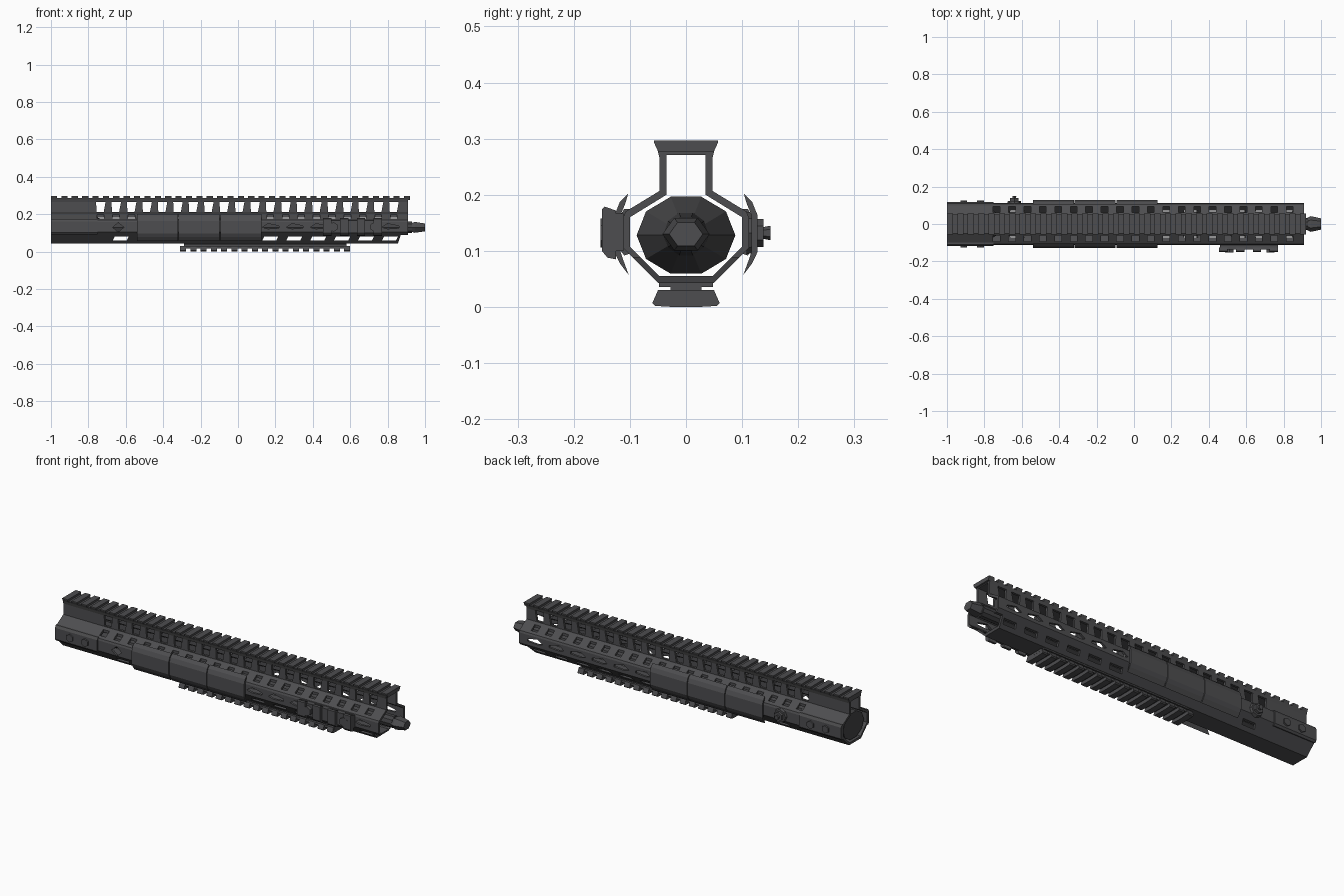
import bpy, bmesh, math
from mathutils import Matrix, Vector

cube = bpy.data.objects.get("Cube")
if cube:
    bpy.data.objects.remove(cube)


def material(name, colour):
    m = bpy.data.materials.new(name)
    m.use_nodes = True
    m.diffuse_color = (*colour, 1)
    m.node_tree.nodes["Principled BSDF"].inputs["Base Color"].default_value = (*colour, 1)
    return m


GREY = material("dark grey", (0.075, 0.075, 0.079))
STEEL = material("barrel grey", (0.055, 0.055, 0.058))


def prism(bm, pts, axis, lo, hi):
    """Extrude a flat outline along x (outline in y,z) or along y (outline in x,z)."""
    def place(p, t):
        return (t, p[0], p[1]) if axis == "x" else (p[0], t, p[1])
    ends = [[bm.verts.new(place(p, t)) for p in pts] for t in (lo, hi)]
    n = len(pts)
    faces = [bm.faces.new(e) for e in ends]
    for i in range(n):
        j = (i + 1) % n
        faces.append(bm.faces.new((ends[0][i], ends[0][j], ends[1][j], ends[1][i])))
    bmesh.ops.recalc_face_normals(bm, faces=faces)


def box(bm, x, y, z):
    prism(bm, [(y[0], z[0]), (y[1], z[0]), (y[1], z[1]), (y[0], z[1])], "x", *x)


def cone(bm, x, r, sides, centre=(0, 0.13), axis="x", squash=1.0):
    """Cone or cylinder between two stations on the x or y axis."""
    turn = Matrix.Rotation(math.pi / 2, 4, "Y") if axis == "x" else Matrix.Rotation(-math.pi / 2, 4, "X")
    mid = (x[0] + x[1]) / 2
    pos = Vector((mid, *centre)) if axis == "x" else Vector((centre[0], mid, centre[1]))
    mat = Matrix.Translation(pos) @ Matrix.Diagonal((1, 1, squash, 1)) @ turn
    bmesh.ops.create_cone(bm, cap_ends=True, segments=sides, radius1=r[0], radius2=r[1],
                          depth=x[1] - x[0], matrix=mat)


def finish(name, bm, mat):
    me = bpy.data.meshes.new(name)
    bm.to_mesh(me)
    bm.free()
    me.materials.append(mat)
    ob = bpy.data.objects.new(name, me)
    bpy.context.collection.objects.link(ob)
    return ob


def cut(ob, bm):
    """Subtract the cutter mesh and bake the result."""
    tool = finish("cutter", bm, GREY)
    tool.hide_render = True
    mod = ob.modifiers.new("cut", "BOOLEAN")
    mod.object, mod.operation, mod.solver = tool, "DIFFERENCE", "EXACT"
    bpy.context.view_layer.update()
    me = bpy.data.meshes.new_from_object(ob.evaluated_get(bpy.context.evaluated_depsgraph_get()))
    ob.modifiers.clear()
    ob.data = me
    bpy.data.objects.remove(tool)


def both(half):
    """Mirror a half outline across y = 0."""
    return half + [(-y, z) for y, z in reversed(half)]


# Handguard shell: keyhole section with a hollow centre
bm = bmesh.new()
prism(bm, both([(0.052, 0.284), (0.047, 0.265), (0.047, 0.207), (0.108, 0.17),
                (0.112, 0.16), (0.112, 0.105), (0.05, 0.043)]), "x", -1, 0.91)
shell = finish("handguard_shell", bm, GREY)
bm = bmesh.new()
prism(bm, both([(0.035, 0.271), (0.035, 0.2), (0.1, 0.16), (0.1, 0.108), (0.047, 0.055)]), "x", -1.1, 1.1)
cut(shell, bm)

# Tower windows, wider at the top
PITCH = 0.0825
bm = bmesh.new()
for i in range(20):
    x = -0.735 + i * PITCH
    prism(bm, [(x - 0.021, 0.212), (x + 0.017, 0.212), (x + 0.027, 0.266), (x - 0.024, 0.266)], "y", -0.2, 0.2)
cut(shell, bm)

# Pockets in the upper slopes
bm = bmesh.new()
for i in range(20):
    x = -0.735 + i * PITCH
    for s in (-1, 1):
        box(bm, (x - 0.018, x + 0.018), sorted((s * 0.062, s * 0.094)), (0.15, 0.23))
cut(shell, bm)

# Side and lower slots
bm = bmesh.new()
for x in [-0.67] + [0.13 + i * 0.128 for i in range(6)]:
    prism(bm, [(x, 0.06), (x + 0.075, 0.06), (x + 0.085, 0.08), (x + 0.01, 0.08)], "y", -0.2, 0.2)
    if x > 0:
        prism(bm, [(x, 0.13), (x + 0.03, 0.122), (x + 0.09, 0.126), (x + 0.09, 0.138), (x + 0.03, 0.15)],
              "y", -0.2, 0.2)
prism(bm, [(-0.67, 0.13), (-0.64, 0.105), (-0.61, 0.13), (-0.64, 0.155)], "y", -0.2, 0)
cut(shell, bm)

# Bevelled muzzle end of the shell, underneath
bm = bmesh.new()
prism(bm, [(0.85, 0.03), (0.95, 0.03), (0.95, 0.088), (0.87, 0.088)], "y", -0.2, 0.2)
cut(shell, bm)

# Top rail: thin bed with cross teeth
bm = bmesh.new()
box(bm, (-1, 0.91), (-0.049, 0.049), (0.273, 0.286))
for i in range(35):
    x = -1 + i * 0.0555
    prism(bm, both([(0.057, 0.297), (0.057, 0.293), (0.049, 0.276)]), "x", x, x + 0.033)
finish("top_rail", bm, GREY)

# Bottom accessory rail
bm = bmesh.new()
box(bm, (-0.31, 0.6), (-0.048, 0.048), (0.018, 0.03))
box(bm, (-0.29, 0.58), (-0.028, 0.028), (0.03, 0.036))
box(bm, (-0.29, 0.58), (-0.048, 0.048), (0.036, 0.044))
for i in range(17):
    x = -0.31 + i * 0.0548
    prism(bm, both([(0.05, 0.03), (0.06, 0.007), (0.055, 0.002), (0.02, 0)]), "x", x, x + 0.033)
finish("bottom_rail", bm, GREY)

for s, side in ((-1, "front"), (1, "back")):
    # Clip-on grip panels
    bm = bmesh.new()
    outline = [(0.103, 0.202), (0.118, 0.187), (0.127, 0.165), (0.127, 0.097), (0.118, 0.078), (0.102, 0.057),
               (0.114, 0.09), (0.117, 0.1), (0.117, 0.163), (0.108, 0.185)]
    for i in range(3):
        x = -0.54 + i * 0.223
        prism(bm, [(s * y, z) for y, z in outline], "x", x, x + 0.219)
    finish(side + "_grip_panels", bm, GREY)

    # Clamp plates with bolts at the receiver end
    bm = bmesh.new()
    plate = [(0.1, 0.175), (0.11, 0.175), (0.118, 0.162), (0.118, 0.102), (0.11, 0.092), (0.1, 0.095)]
    prism(bm, [(s * y, z) for y, z in plate], "x", -1, -0.75)
    for x in (-0.91, -0.82):
        cone(bm, sorted((s * 0.11, s * 0.126)), (0.021, 0.021), 6, (x, 0.132), "y")
    finish(side + "_clamp_plate", bm, GREY)

# Short side rail with hex bolts
bm = bmesh.new()
box(bm, (0.46, 0.77), (-0.135, -0.111), (0.1, 0.167))
for i in range(4):
    x = 0.455 + i * 0.09
    prism(bm, [(-0.125, 0.085), (-0.14, 0.088), (-0.15, 0.1), (-0.15, 0.174), (-0.145, 0.179), (-0.125, 0.172)],
          "x", x, x + 0.045)
for x in (0.51, 0.73):
    cone(bm, (-0.152, -0.12), (0.026, 0.026), 6, (x, 0.132), "y")
finish("side_rail", bm, GREY)

# Sling stud on the back
bm = bmesh.new()
cone(bm, (0.108, 0.124), (0.038, 0.034), 8, (-0.64, 0.132), "y")
cone(bm, (0.12, 0.138), (0.025, 0.025), 6, (-0.64, 0.132), "y")
cone(bm, (0.135, 0.151), (0.01, 0.013), 6, (-0.64, 0.132), "y")
finish("sling_stud", bm, GREY)

# Barrel: nut, stepped tube and muzzle tip
bm = bmesh.new()
cone(bm, (-0.99, -0.78), (0.088, 0.088), 10, (0, 0.128), squash=0.82)
cone(bm, (-0.78, -0.7), (0.088, 0.04), 10, (0, 0.128), squash=0.82)
cone(bm, (-0.72, 0.93), (0.04, 0.032), 10)
finish("barrel", bm, STEEL)
bm = bmesh.new()
cone(bm, (0.91, 0.945), (0.024, 0.042), 6, squash=0.8)
cone(bm, (0.945, 1.0), (0.042, 0.03), 6, squash=0.8)
finish("muzzle_tip", bm, GREY)
